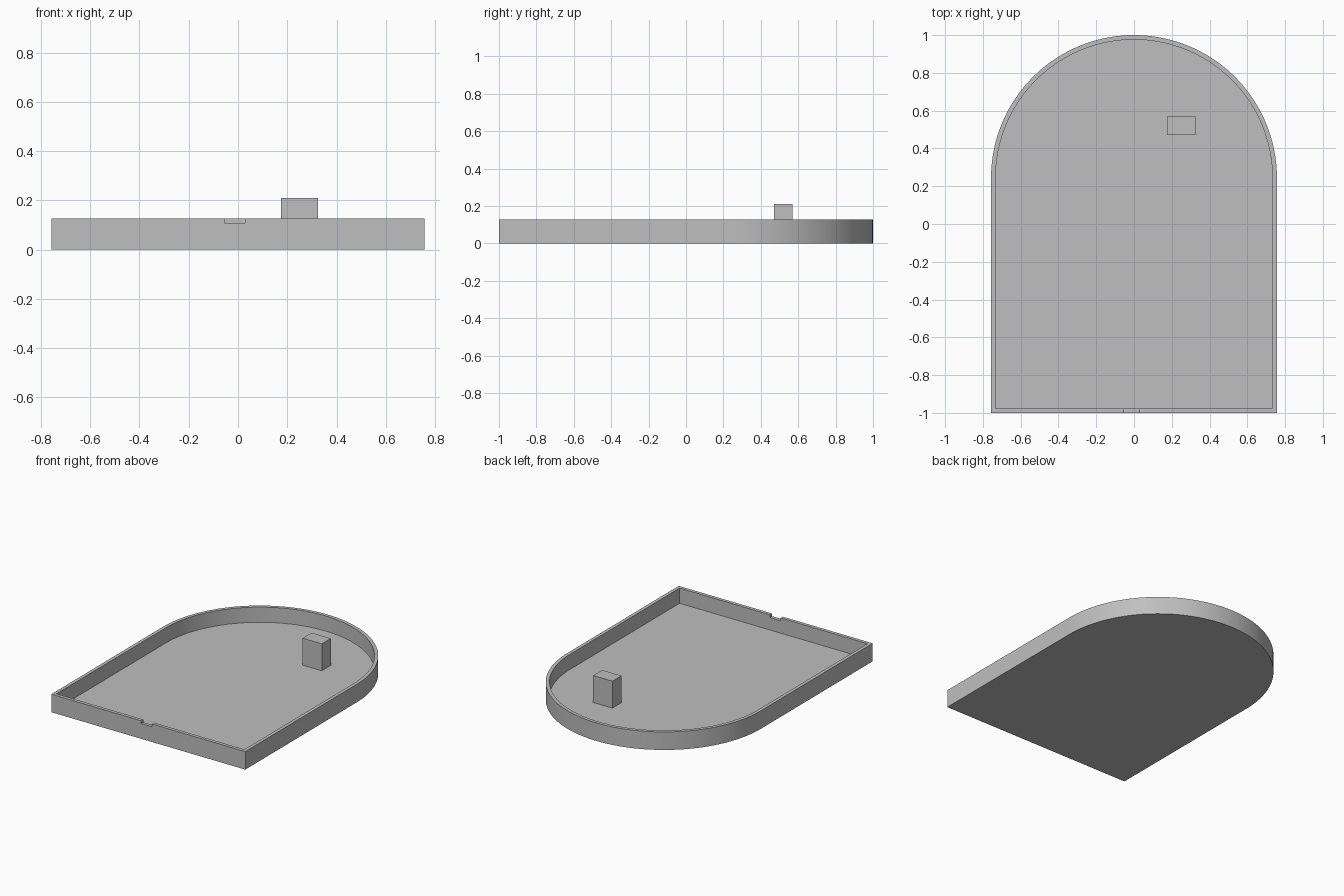
import bpy, bmesh, math

if "Cube" in bpy.data.objects:
    bpy.data.objects.remove(bpy.data.objects["Cube"], do_unlink=True)

HALF_W, HEIGHT, WALL, FLOOR = 0.757, 0.127, 0.024, 0.02
ARC_Y = 1 - HALF_W
SEGMENTS = 72

grey = bpy.data.materials.new("plain grey")
grey.use_nodes = True
colour = (0.52, 0.52, 0.52, 1)
grey.diffuse_color = colour
grey.node_tree.nodes["Principled BSDF"].inputs["Base Color"].default_value = colour


def add_object(name, bm):
    bmesh.ops.recalc_face_normals(bm, faces=bm.faces)
    mesh = bpy.data.meshes.new(name)
    bm.to_mesh(mesh)
    bm.free()
    mesh.materials.append(grey)
    obj = bpy.data.objects.new(name, mesh)
    bpy.context.collection.objects.link(obj)
    return obj


def add_box(name, low, high):
    bm = bmesh.new()
    bmesh.ops.create_cube(bm, size=1)
    for v in bm.verts:
        v.co = [(a + b) / 2 + c * (b - a) for a, b, c in zip(low, high, v.co)]
    return add_object(name, bm)


def arch_loop(bm, inset, z):
    """Square front corners and a semicircular back."""
    r = HALF_W - inset
    points = [(-r, inset - 1), (r, inset - 1)]
    for i in range(SEGMENTS + 1):
        a = math.pi * i / SEGMENTS
        points.append((r * math.cos(a), ARC_Y + r * math.sin(a)))
    return [bm.verts.new((x, y, z)) for x, y in points]


# Arched tray: underside, outer wall, rim, inner wall, floor
bm = bmesh.new()
loops = [arch_loop(bm, inset, z) for inset, z in
         ((0, 0), (0, HEIGHT), (WALL, HEIGHT), (WALL, FLOOR))]
for lower, upper in zip(loops, loops[1:]):
    for i in range(len(lower)):
        j = (i + 1) % len(lower)
        bm.faces.new((lower[i], lower[j], upper[j], upper[i]))
bm.faces.new(loops[0])
bm.faces.new(loops[-1])
tray = add_object("arched_tray", bm)

# Small notch through the front wall
cutter = add_box("notch_cutter", (-0.055, -1.1, 0.108), (0.029, -0.95, 0.2))
cutter.hide_render = True
cut = tray.modifiers.new("notch", 'BOOLEAN')
cut.operation = 'DIFFERENCE'
cut.solver = 'EXACT'
cut.object = cutter
bpy.ops.object.select_all(action='DESELECT')
tray.select_set(True)
bpy.context.view_layer.objects.active = tray
bpy.ops.object.modifier_apply(modifier=cut.name)
bpy.data.objects.remove(cutter, do_unlink=True)
bpy.ops.object.shade_smooth_by_angle(angle=math.radians(30))

# Upright block standing on the floor
add_box("upright_block", (0.175, 0.47, FLOOR), (0.325, 0.57, 0.21))
